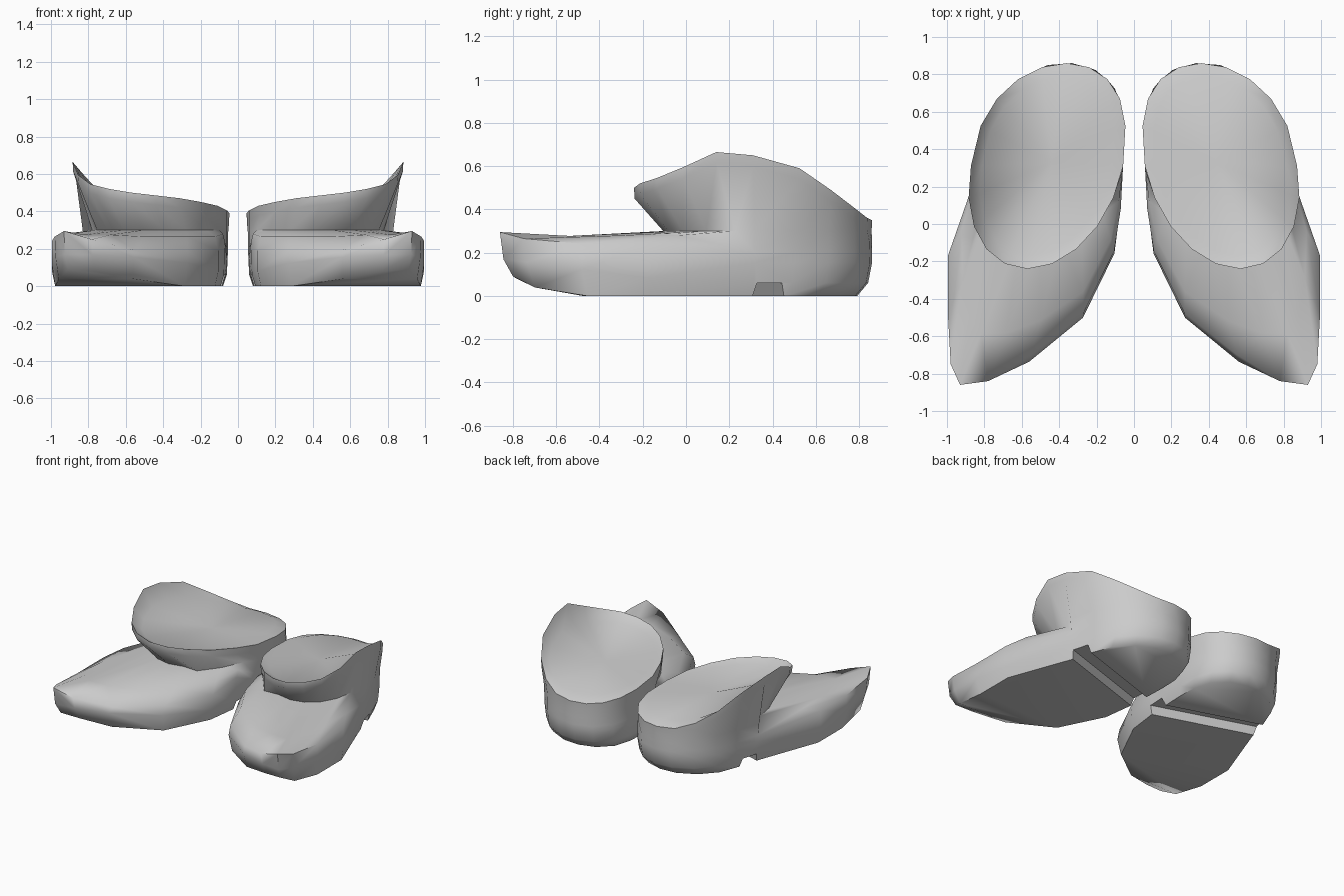
import bpy
import bmesh
import math
from mathutils import Vector

default_cube = bpy.data.objects.get("Cube")
if default_cube:
    bpy.data.objects.remove(default_cube, do_unlink=True)

grey = bpy.data.materials.new("plain grey")
grey.use_nodes = True
grey.diffuse_color = (0.6, 0.6, 0.6, 1)
grey.node_tree.nodes["Principled BSDF"].inputs["Base Color"].default_value = grey.diffuse_color

# Widest outline of the foot, starting at the outer side and running round the heel
FOOT = [(.82, .32), (.77, .5), (.71, .66), (.6, .78), (.46, .85),
        (.33, .86), (.2, .82), (.1, .72), (.06, .58), (.055, .43),
        (.06, .28), (.07, .08), (.1, -.16), (.27, -.51), (.56, -.75),
        (.78, -.84), (.93, -.86), (.98, -.75), (1, -.49), (1, -.18)]
# Height of the ankle opening at the same stations
RIM_HEIGHT = [.65, .59, .49, .41, .36, .35, .35, .36, .375, .39,
              .405, .43, .45, .47, .485, .5, .52, .545, .595, .665]
COUNT = len(FOOT)
FOOT_CENTRE = Vector((.55, -.05))
HEEL = range(11)
INNER_TOE = (12, 13, 14)
# Height of the crisp upper edge around the toe
TOE_EDGE = {15: .25, 16: .295, 17: .265}


def oval(cx, cy, half_width, half_length, heights):
    """Skewed oval ring, fuller at the back, for the opening and the neck."""
    ring = []
    for i, z in enumerate(heights):
        t = math.tau * i / COUNT
        along = math.sin(t)
        if along > 0:
            along **= .8
        ring.append(Vector((cx + half_width * math.cos(t + .25),
                            cy + half_length * along, z)))
    return ring


def foot_ring(scale_x, scale_y, height):
    """Foot outline shrunk about its centre, with height as a rule of y."""
    ring = []
    for x, y in FOOT:
        px = FOOT_CENTRE.x + (x - FOOT_CENTRE.x) * scale_x
        py = FOOT_CENTRE.y + (y - FOOT_CENTRE.y) * scale_y
        ring.append(Vector((px, py, height(py))))
    return ring


def shoe_rings():
    sole = foot_ring(.95, .925, lambda y: max(0, -y - .5) ** 2)
    welt = foot_ring(.99, .98, lambda y: .06 + max(0, -y) * .13)
    widest = foot_ring(1, 1, lambda y: .15 if y > .2 else .24)
    lip = oval(.465, .31, .418, .548, [z - .05 for z in RIM_HEIGHT])
    rim = oval(.465, .31, .42, .55, RIM_HEIGHT)
    neck = oval(.415, .375, .365, .48, [min(.3, z - .11) for z in RIM_HEIGHT])
    # The heel wall runs straight up; the inner front of the neck flares out
    for i in HEEL:
        height = neck[i].z
        neck[i] = widest[i].lerp(rim[i], .2)
        neck[i].z = height
    for i in (11, 12, 13):
        height = neck[i].z
        neck[i] = neck[i].lerp(widest[i], .15)
        neck[i].z = height
    # The foot rounds over on the inner side and stays crisp at the toe
    shoulder = []
    instep = []
    for i, point in enumerate(widest):
        edge = point.lerp(neck[i], .02)
        top = point.lerp(neck[i], .35)
        if point.y < .2:
            top.z = .28
        if i in INNER_TOE:
            edge = point.lerp(neck[i], .08)
            edge.z = .19
            top.z = .265
        elif i in TOE_EDGE:
            edge = point.copy()
            edge.z = TOE_EDGE[i]
            top.z = .275
        shoulder.append(edge)
        instep.append(top)
    # Shallow dish closing the opening
    dish = oval(.465, .31, .36, .48, [z + (.42 - z) * .5 for z in RIM_HEIGHT])
    return [sole, welt, shoulder, instep, neck, lip, rim, dish]


def add_object(name, bm):
    bmesh.ops.recalc_face_normals(bm, faces=bm.faces)
    mesh = bpy.data.meshes.new(name)
    bm.to_mesh(mesh)
    bm.free()
    mesh.materials.append(grey)
    obj = bpy.data.objects.new(name, mesh)
    bpy.context.collection.objects.link(obj)
    return obj


def make_slot_cutter(side):
    """Tapered bar, square to the foot, that cuts the groove before the heel."""
    bm = bmesh.new()
    profile = [(-.08, -.02), (.08, -.02), (.06, .06), (-.06, .06)]
    face = bm.faces.new([bm.verts.new((-1, y, z)) for y, z in profile])
    swept = bmesh.ops.extrude_face_region(bm, geom=[face])["geom"]
    moved = [v for v in swept if isinstance(v, bmesh.types.BMVert)]
    bmesh.ops.translate(bm, verts=moved, vec=(2, 0, 0))
    cutter = add_object("slot_cutter", bm)
    cutter.location = (.78 * side, .38, 0)
    cutter.rotation_euler.z = math.radians(18) * side
    cutter.hide_render = True
    return cutter


def make_shoe(name, side):
    bm = bmesh.new()
    rings = [[bm.verts.new((p.x * side, p.y, p.z)) for p in ring]
             for ring in shoe_rings()]
    for low, high in zip(rings, rings[1:]):
        for i in range(COUNT):
            j = (i + 1) % COUNT
            bm.faces.new((low[i], low[j], high[j], high[i]))
    # Flat sole with a toe that curls up in two steps
    sole = rings[0]
    bm.faces.new(sole[:14] + sole[18:])
    bm.faces.new(sole[13:15] + sole[17:19])
    bm.faces.new(sole[14:18])
    # Dish floor
    floor = bm.verts.new((.44 * side, .33, .42))
    last = rings[-1]
    for i in range(COUNT):
        bm.faces.new((last[i], last[(i + 1) % COUNT], floor))
    shoe = add_object(name, bm)

    # Heel groove
    cutter = make_slot_cutter(side)
    groove = shoe.modifiers.new("heel groove", "BOOLEAN")
    groove.operation = "DIFFERENCE"
    groove.solver = "EXACT"
    groove.object = cutter
    bpy.ops.object.select_all(action="DESELECT")
    bpy.context.view_layer.objects.active = shoe
    shoe.select_set(True)
    bpy.ops.object.modifier_apply(modifier=groove.name)
    bpy.data.objects.remove(cutter, do_unlink=True)
    bpy.ops.object.shade_smooth_by_angle(angle=math.radians(65))


make_shoe("left_shoe", 1)
make_shoe("right_shoe", -1)
